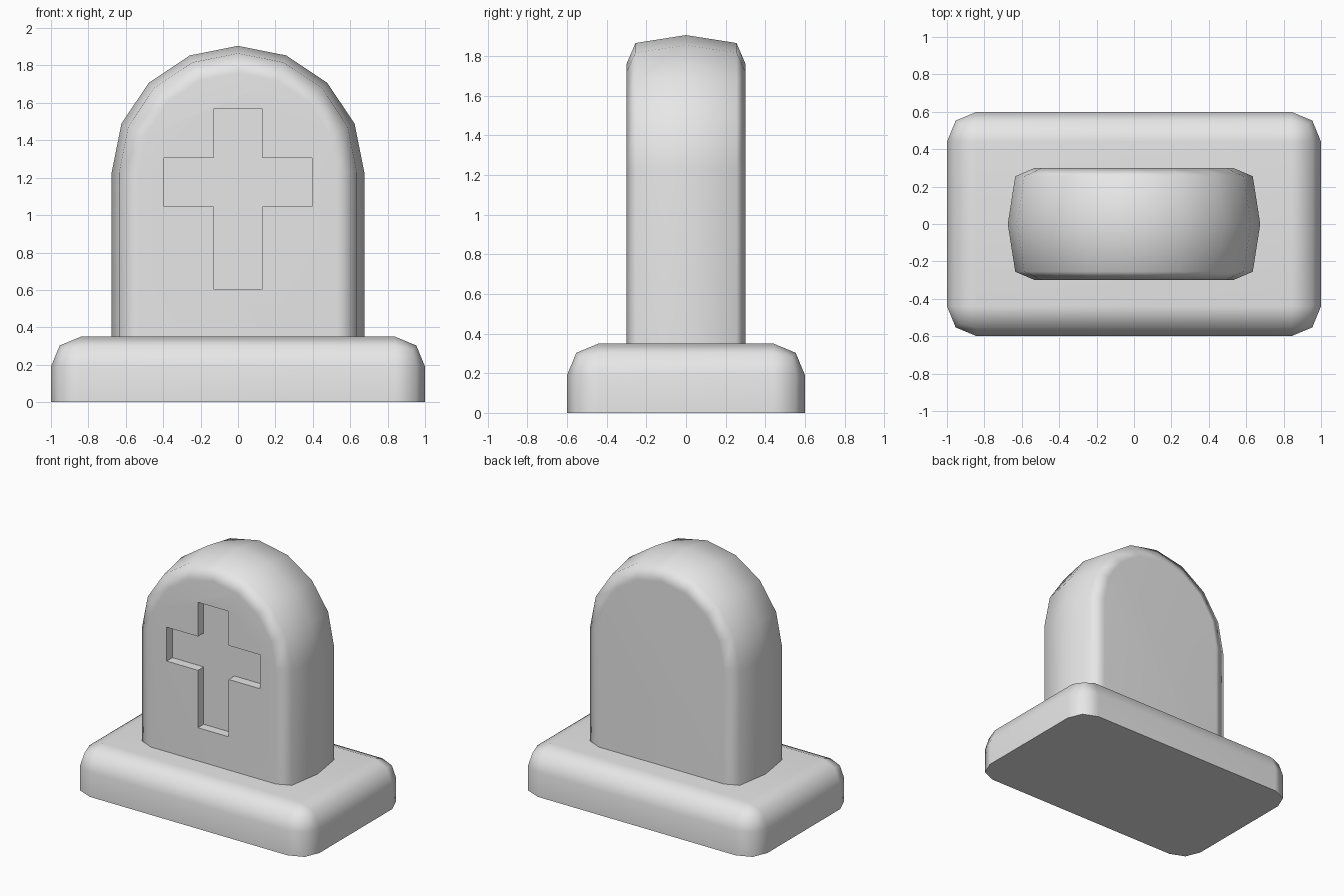
import bpy, bmesh, math

default = bpy.data.objects.get("Cube")
if default:
    bpy.data.objects.remove(default, do_unlink=True)

stone = bpy.data.materials.new("stone_grey")
stone.use_nodes = True
GREY = (0.8, 0.8, 0.8, 1)
stone.diffuse_color = GREY
stone.node_tree.nodes["Principled BSDF"].inputs["Base Color"].default_value = GREY


def make_object(name, bm):
    bmesh.ops.recalc_face_normals(bm, faces=bm.faces)
    mesh = bpy.data.meshes.new(name)
    bm.to_mesh(mesh)
    bm.free()
    mesh.materials.append(stone)
    obj = bpy.data.objects.new(name, mesh)
    bpy.context.collection.objects.link(obj)
    return obj


def activate(obj):
    bpy.ops.object.select_all(action='DESELECT')
    obj.select_set(True)
    bpy.context.view_layer.objects.active = obj


def soften(obj):
    activate(obj)
    bpy.ops.object.shade_smooth_by_angle(angle=math.radians(70))
    mod = obj.modifiers.new("flat_face_normals", 'WEIGHTED_NORMAL')
    mod.keep_sharp = True


def loft(rings):
    """Skin a row of outlines lying in xz planes and cap both ends."""
    bm = bmesh.new()
    rows = [[bm.verts.new(p) for p in ring] for ring in rings]
    for a, b in zip(rows, rows[1:]):
        for i in range(len(a)):
            j = (i + 1) % len(a)
            bm.faces.new((a[i], a[j], b[j], b[i]))
    bm.faces.new(rows[0])
    bm.faces.new(rows[-1])
    return bm


# Plinth: block with rounded corners and a flat, sharp underside
WIDTH, DEPTH, HEIGHT = 2.0, 1.2, 0.35
bm = bmesh.new()
bmesh.ops.create_cube(bm, size=1)
for v in bm.verts:
    v.co = (v.co.x * WIDTH, v.co.y * DEPTH, (v.co.z + 0.5) * HEIGHT)
upper = [e for e in bm.edges if any(v.co.z > 0.1 for v in e.verts)]
bmesh.ops.bevel(bm, geom=upper, offset=0.16, segments=2, profile=0.5,
                affect='EDGES', clamp_overlap=True)
plinth = make_object("plinth", bm)


# Headstone: round-topped slab, swelling towards its middle
SPRING, FOOT = 1.23, 0.3


def arch(radius, y, steps=8):
    arc = [math.pi * i / steps for i in range(steps + 1)]
    points = [(radius * math.cos(a), y, SPRING + radius * math.sin(a)) for a in arc]
    return [(radius, y, FOOT)] + points + [(-radius, y, FOOT)]


half = [(0.53, 0.3), (0.635, 0.255)]
sections = [(r, -y) for r, y in half] + [(0.675, 0)] + [(r, y) for r, y in reversed(half)]
headstone = make_object("headstone", loft([arch(r, y) for r, y in sections]))


# Cross recess cut into the front
ARM, STEM = 0.395, 0.13
right = [(STEM, 0.605), (STEM, 1.045), (ARM, 1.045),
         (ARM, 1.305), (STEM, 1.305), (STEM, 1.567)]
outline = right + [(-x, z) for x, z in reversed(right)]
cutter = make_object("cross_cutter",
                     loft([[(x, y, z) for x, z in outline] for y in (-0.5, -0.23)]))
cutter.hide_render = True
activate(headstone)
cut = headstone.modifiers.new("cross_recess", 'BOOLEAN')
cut.operation = 'DIFFERENCE'
cut.solver = 'EXACT'
cut.object = cutter
bpy.ops.object.modifier_apply(modifier=cut.name)
bpy.data.objects.remove(cutter, do_unlink=True)

for part in (plinth, headstone):
    soften(part)
